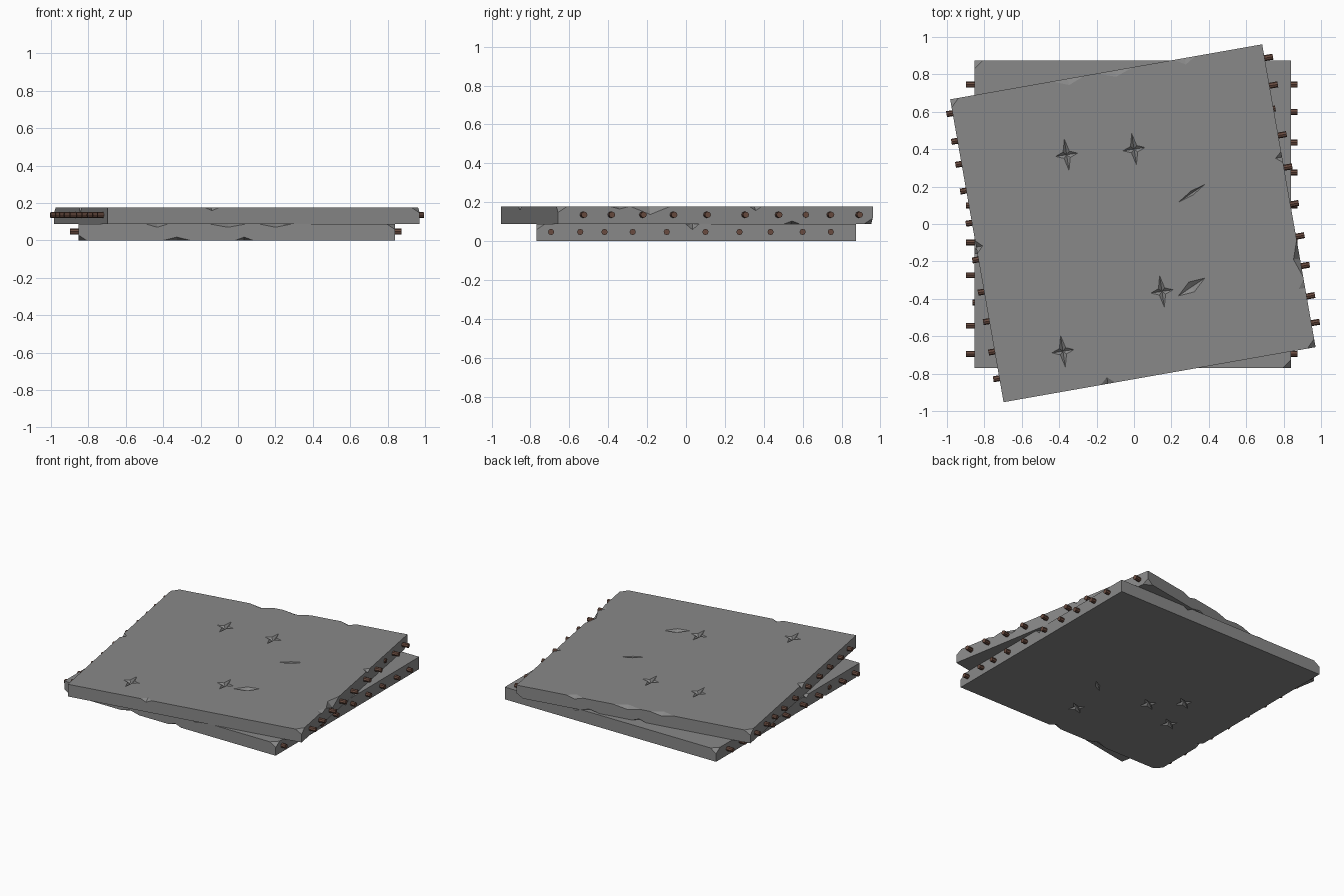
import bpy, bmesh
from math import radians, pi, cos, sin
from mathutils import Matrix, Vector

if "Cube" in bpy.data.objects:
    bpy.data.objects.remove(bpy.data.objects["Cube"])

HX, HY, T = 0.847, 0.822, 0.0885      # slab half sizes and thickness


def material(name, color):
    m = bpy.data.materials.new(name)
    m.use_nodes = True
    m.diffuse_color = color
    bsdf = m.node_tree.nodes["Principled BSDF"]
    bsdf.inputs["Base Color"].default_value = color
    bsdf.inputs["Roughness"].default_value = 0.9
    return m


concrete = material("concrete grey", (0.25, 0.25, 0.25, 1))
steel = material("rusty steel", (0.14, 0.07, 0.05, 1))


def make_object(name, bm, mat):
    bmesh.ops.recalc_face_normals(bm, faces=bm.faces)
    mesh = bpy.data.meshes.new(name)
    bm.to_mesh(mesh)
    bm.free()
    mesh.materials.append(mat)
    ob = bpy.data.objects.new(name, mesh)
    bpy.context.collection.objects.link(ob)
    return ob


def spindle(bm, center, ring, depth):
    """Closed double pyramid over a flat ring of points."""
    c = Vector(center)
    verts = [bm.verts.new(c + Vector((x, y, 0))) for x, y in ring]
    ends = [bm.verts.new(c + Vector((0, 0, s * depth))) for s in (1, -1)]
    for a, b in zip(verts, verts[1:] + verts[:1]):
        for e in ends:
            bm.faces.new((a, b, e))


def star(bm, x, y, z, angle=0.0, length=0.085, width=0.06, depth=0.022):
    """Four-pointed crater."""
    ring = []
    for i in range(8):
        a = i * pi / 4 + 0.15
        r = 0.024 if i % 2 else (width if i % 4 == 0 else length)
        ring.append((r * cos(a + angle), r * sin(a + angle)))
    spindle(bm, (x, y, z), ring, depth)


def slit(bm, x, y, z, angle, length, width):
    """Narrow crack."""
    c, s = cos(angle), sin(angle)
    pts = [(length, 0.006), (0, width), (-length, -0.006), (0, -width)]
    spindle(bm, (x, y, z), [(px * c - py * s, px * s + py * c) for px, py in pts], 0.022)


def chip(bm, x, y, z, sx, sy, sz):
    """Broken bit on an edge or corner."""
    spindle(bm, (x, y, z), [(sx, 0), (0, sy), (-sx, 0), (0, -sy)], sz)


# damage cutter
bm = bmesh.new()
for x, y in ((0.285, -0.422), (-0.075, -0.389), (-0.09, 0.386), (0.487, 0.609)):
    star(bm, x, y, T, radians(-10))
for x, y in ((0.09, -0.54), (-0.24, -0.20), (-0.41, -0.04), (-0.51, -0.31)):
    star(bm, x, y, 0, 0.4, 0.06, 0.07)
slit(bm, 0.17, -0.23, 0, 0.6, 0.06, 0.015)
slit(bm, -0.339, -0.104, T, radians(20), 0.085, 0.012)
slit(bm, -0.25, 0.39, T, radians(20), 0.085, 0.03)
for x, y, z, size in ((0.207, -HY, T, 0.09), (-0.047, -HY, T, 0.1), (-0.426, -HY, T, 0.06),
                      (-0.32, -HY, 0, 0.075), (0.04, -HY, 0, 0.05), (0.28, HY, T, 0.04)):
    chip(bm, x, y, z, size, 0.035, 0.018)
for x, y, z, size, depth in ((HX, -0.02, T, 0.035, 0.03), (-HX, 0.34, T, 0.1, 0.04),
                             (-HX, 0.5, T, 0.045, 0.012), (-HX, -0.21, T, 0.03, 0.02),
                             (-HX, -0.4, 0, 0.04, 0.015)):
    chip(bm, x, y, z, 0.035, size, depth)
for x, y, z in ((HX, -HY, T), (-HX, -HY, 0), (-HX, HY, T)):
    chip(bm, x, y, z, 0.045, 0.045, 0.03)
cutter = make_object("damage_cutter", bm, concrete)
cutter.hide_render = True

# lower slab with the damage cut out
bm = bmesh.new()
bmesh.ops.create_cube(bm, size=1, matrix=Matrix.Translation((0, 0, T / 2))
                      @ Matrix.Diagonal((2 * HX, 2 * HY, T, 1)))
lower = make_object("lower_slab", bm, concrete)
cut = lower.modifiers.new("damage", "BOOLEAN")
cut.operation = "DIFFERENCE"
cut.solver = "EXACT"
cut.object = cutter
bpy.context.view_layer.update()
evaluated = lower.evaluated_get(bpy.context.evaluated_depsgraph_get())
mesh = bpy.data.meshes.new_from_object(evaluated)
lower.modifiers.clear()
lower.data = mesh
bpy.data.objects.remove(cutter)

# reinforcing bars running through the slab
bm = bmesh.new()
for y in (-0.747, -0.597, -0.472, -0.327, -0.152, 0.047, 0.222, 0.382, 0.547, 0.692):
    left = -0.857 if y == -0.472 else -0.892
    right = 0.88
    bmesh.ops.create_cone(bm, cap_ends=True, segments=8, radius1=0.016, radius2=0.016,
                          depth=right - left,
                          matrix=Matrix.Translation(((left + right) / 2, y, 0.047))
                          @ Matrix.Rotation(pi / 2, 4, "Y"))
lower_bars = make_object("lower_bars", bm, steel)

# upper slab and bars: the same pieces, turned round and stacked
for ob, name in ((lower, "upper_slab"), (lower_bars, "upper_bars")):
    copy = bpy.data.objects.new(name, ob.data)
    bpy.context.collection.objects.link(copy)
    copy.location = (-0.006, 0.004, T)
    copy.rotation_euler.z = radians(190)
    ob.location = (-0.007, 0.053, 0)
